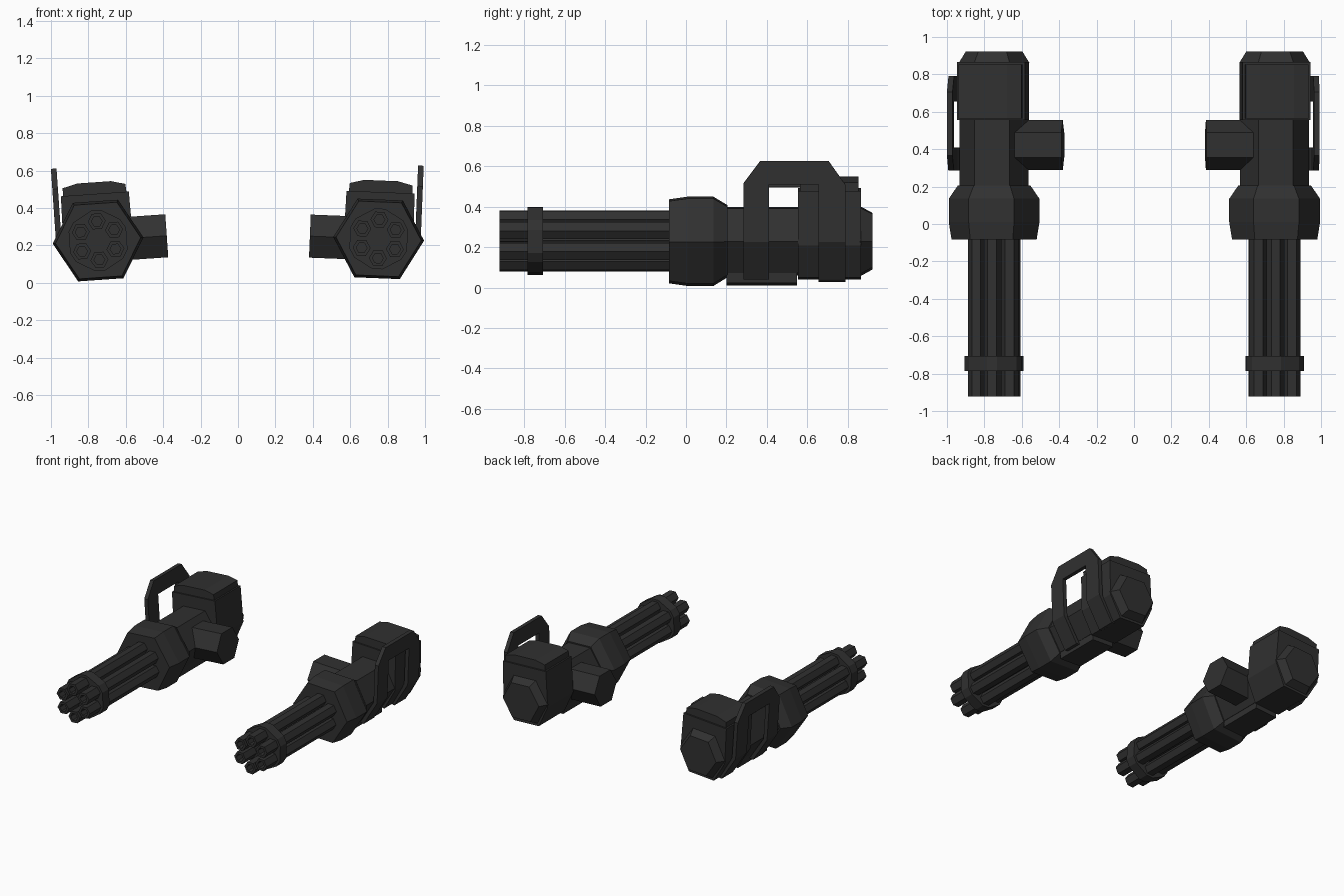
import bpy, bmesh
from math import sin, cos, radians
from mathutils import Matrix, Vector

if "Cube" in bpy.data.objects:
    bpy.data.objects.remove(bpy.data.objects["Cube"])

mat = bpy.data.materials.new("gunmetal")
mat.diffuse_color = (0.03, 0.03, 0.03, 1)
mat.use_nodes = True
mat.node_tree.nodes["Principled BSDF"].inputs["Base Color"].default_value = mat.diffuse_color


def hexa(r, cx=0, cz=0):
    return [(cx + r * cos(radians(60 * i)), cz + r * sin(radians(60 * i))) for i in range(6)]


def finish(bm, name, side, frame):
    """Mirror to the requested side, place on the gun frame, make the object."""
    bm.transform(frame @ Matrix.Diagonal((side, 1, 1, 1)))
    bmesh.ops.recalc_face_normals(bm, faces=bm.faces)
    me = bpy.data.meshes.new(name)
    bm.to_mesh(me)
    bm.free()
    me.materials.append(mat)
    bpy.context.collection.objects.link(bpy.data.objects.new(name, me))


def loft(sections, axis="y", bm=None):
    """Join equal-sized cross-sections [(profile, distance)] along an axis, capped."""
    bm = bm or bmesh.new()
    rings = []
    for prof, d in sections:
        pts = [(a, d, b) if axis == "y" else (d, a, b) for a, b in prof]
        rings.append([bm.verts.new(p) for p in pts])
    n = len(rings[0])
    for r0, r1 in zip(rings, rings[1:]):
        for i in range(n):
            j = (i + 1) % n
            bm.faces.new((r0[i], r0[j], r1[j], r1[i]))
    bm.faces.new(rings[0])
    bm.faces.new(rings[-1])
    return bm


def build_gun(label, side, centre, roll):
    frame = Matrix.Translation(Vector(centre)) @ Matrix.Rotation(radians(roll), 4, "Y")

    def add(name, bm):
        finish(bm, f"{label}_{name}", side, frame)

    # six barrels with hollow muzzles
    for k in range(6):
        a = radians(30 + 60 * k)
        cx, cz = 0.103 * cos(a), 0.103 * sin(a)
        outer, bore = hexa(0.048, cx, cz), hexa(0.029, cx, cz)
        add(f"barrel_{k + 1}", loft([(outer, -0.05), (outer, -0.922), (bore, -0.922), (bore, -0.86)]))
    add("barrel_core", loft([(hexa(0.05), -0.72), (hexa(0.05), -0.05)]))

    # clamp around the barrels
    clamp = [(0.164 * cos(radians(30 + 60 * k + d)), 0.164 * sin(radians(30 + 60 * k + d)))
             for k in range(6) for d in (-9.6, 9.6)]
    add("barrel_clamp", loft([(clamp, -0.785), (clamp, -0.707)]))

    # hexagonal collar and body
    add("collar", loft([(hexa(0.228), -0.083), (hexa(0.243), 0.01),
                        (hexa(0.243), 0.135), (hexa(0.195), 0.205)]))
    add("body", loft([(hexa(0.185), 0.19), (hexa(0.185), 0.6)]))

    # keel plate under the body
    keel = [(-0.09, -0.21), (0.09, -0.21), (0.09, -0.1), (-0.09, -0.1)]
    add("keel", loft([(keel, 0.2), (keel, 0.55)]))

    # inward side mount
    stub = hexa(0.133, 0.422, 0)
    add("side_mount", loft([(stub, 0), (stub, 0.368)], axis="x"))

    # rear housing, its lid and the tapered end cap
    house = [(-0.105, -0.18), (0.105, -0.18), (0.187, -0.02), (0.182, 0.25), (-0.182, 0.25), (-0.187, -0.02)]
    add("rear_housing", loft([(house, 0.555), (house, 0.865)]))
    lid = [(-0.17, 0.24), (0.17, 0.24), (0.166, 0.292), (0.09, 0.312), (-0.09, 0.312), (-0.17, 0.292)]
    add("housing_lid", loft([(lid, 0.565), (lid, 0.853)]))
    add("end_cap", loft([(hexa(0.19), 0.86), (hexa(0.152), 0.922)]))

    # carrying handle on the outer side, with legs wrapped under the body
    frame_pts = [(0.285, 0), (0.285, 0.29), (0.367, 0.4), (0.705, 0.4), (0.79, 0.28), (0.79, 0),
                 (0.655, 0), (0.655, 0.285), (0.41, 0.285), (0.41, 0)]
    add("handle", loft([(frame_pts, -0.225), (frame_pts, -0.195)], axis="x"))
    foot = [(-0.225, 0), (-0.195, 0), (-0.09, -0.185), (-0.12, -0.19)]
    bm = loft([(foot, 0.285), (foot, 0.41)])
    loft([(foot, 0.655), (foot, 0.79)], bm=bm)
    add("handle_feet", bm)


build_gun("left", 1, (-0.748, 0, 0.226), -4)
build_gun("right", -1, (0.752, 0, 0.235), 2.3)
